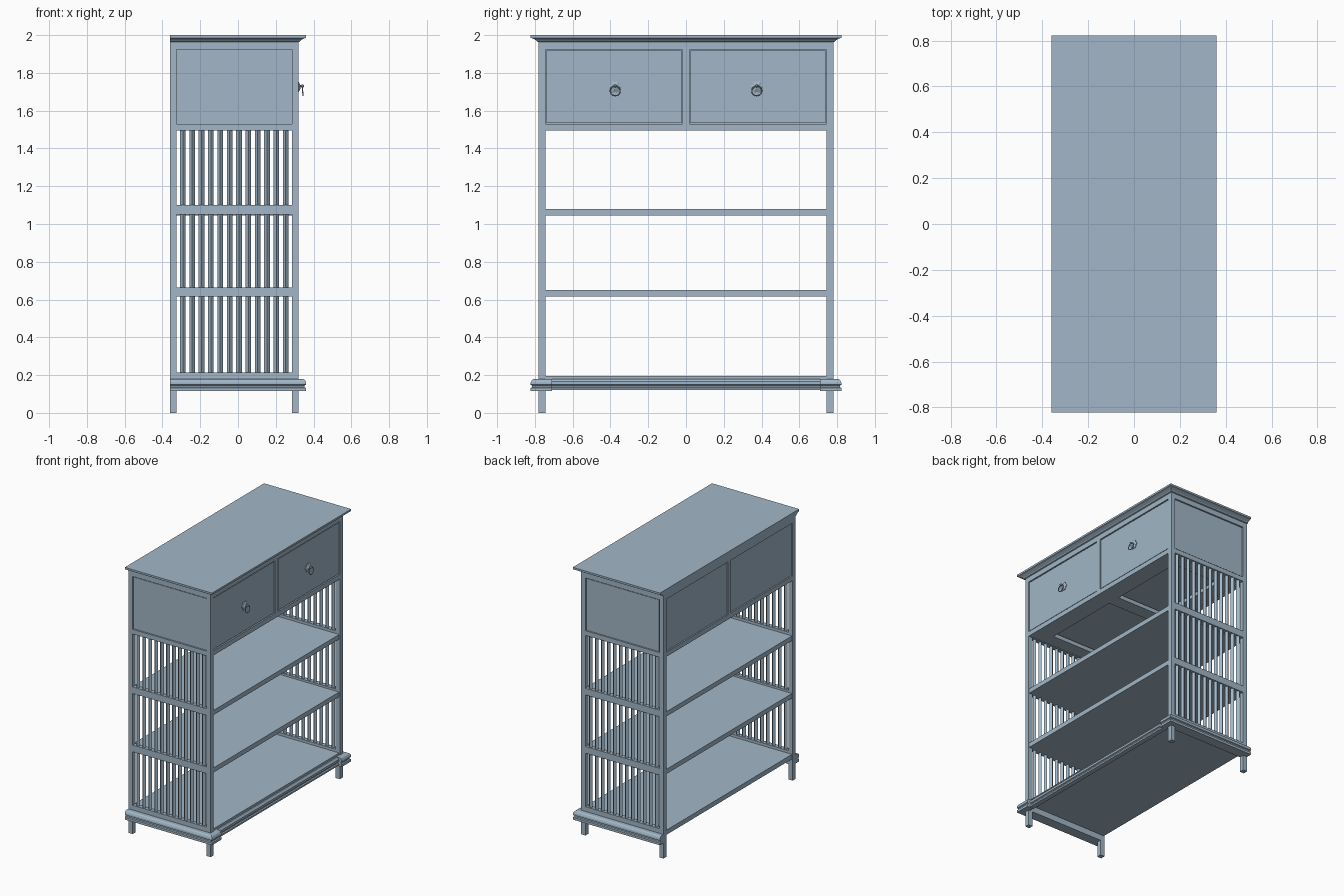
import bpy, bmesh, math

if "Cube" in bpy.data.objects:
    bpy.data.objects.remove(bpy.data.objects["Cube"])

XB, XF, YO = -0.36, 0.32, 0.78      # back face, front face, outer side
T = 0.035                           # post thickness
YI = YO - T                         # inner side

# Slate blue-grey paint
paint = bpy.data.materials.new("slate_paint")
paint.diffuse_color = (0.36, 0.47, 0.57, 1)
paint.use_nodes = True
paint.node_tree.nodes["Principled BSDF"].inputs["Base Color"].default_value = paint.diffuse_color


def finish(name, bm):
    bmesh.ops.recalc_face_normals(bm, faces=bm.faces[:])
    me = bpy.data.meshes.new(name)
    bm.to_mesh(me)
    bm.free()
    me.materials.append(paint)
    ob = bpy.data.objects.new(name, me)
    bpy.context.collection.objects.link(ob)
    return ob


def add_box(bm, x0, x1, y0, y1, z0, z1):
    vs = bmesh.ops.create_cube(bm, size=1)["verts"]
    for v in vs:
        v.co = (x0 + (v.co.x + .5) * (x1 - x0), y0 + (v.co.y + .5) * (y1 - y0),
                z0 + (v.co.z + .5) * (z1 - z0))


def boxes(name, *dims):
    bm = bmesh.new()
    for d in dims:
        add_box(bm, *d)
    return finish(name, bm)


def add_slat(bm, x, y, r, z0, z1):
    """Square bar turned 45 degrees."""
    vs = bmesh.ops.create_cone(bm, cap_ends=True, segments=4, radius1=r, radius2=r, depth=z1 - z0)["verts"]
    bmesh.ops.translate(bm, verts=vs, vec=(x, y, (z0 + z1) / 2))
    for v in vs:                     # points along x and y
        dx, dy = v.co.x - x, v.co.y - y
        if abs(abs(dx) - abs(dy)) < 1e-4:
            c = math.sqrt(.5)
            v.co.x, v.co.y = x + c * (dx - dy), y + c * (dx + dy)


def sweep(name, profile, ring):
    """Skin closed loops: ring(offset, z) gives one loop per profile point."""
    bm = bmesh.new()
    loops = [[bm.verts.new(p) for p in ring(o, z)] for o, z in profile]
    n = len(loops[0])
    for a, b in zip(loops, loops[1:]):
        for i in range(n):
            j = (i + 1) % n
            bm.faces.new((a[i], a[j], b[j], b[i]))
    bm.faces.new(loops[0])
    bm.faces.new(loops[-1])
    return finish(name, bm)


# Table top with moulded edge on the front and both sides
sweep("top_board", [(0, 1.963), (.008, 1.966), (.012, 1.972), (.03, 1.982), (.042, 1.986), (.042, 2.0)],
      lambda o, z: [(XB, -YO - o, z), (XF + o * .96, -YO - o, z),
                    (XF + o * .96, YO + o, z), (XB, YO + o, z)])

for s, side in ((-1, "left"), (1, "right")):
    y0, y1 = sorted((s * YI, s * YO))
    # Posts
    boxes(side + "_back_post", (XB, XB + T, y0, y1, 0, 1.965))
    boxes(side + "_front_post", (XF - T, XF, y0, y1, 0, 1.965))
    # Side rails
    rails = [(.12, .215), (.615, .665), (1.05, 1.10), (1.495, 1.53), (1.925, 1.965)]
    boxes(side + "_side_rails", *[(XB + T, XF - T, y0, y1, a, b) for a, b in rails])
    # Upright slats in three tiers
    bm = bmesh.new()
    for (a, b), (c, d) in zip(rails[:3], rails[1:4]):
        for i in range(12):
            add_slat(bm, -.292 + i * .0495, s * (YO - T / 2), .015, b, c)
    finish(side + "_slats", bm)
    # Side panel with small shadow gap
    p0, p1 = sorted((s * (YI + .005), s * (YO - .012)))
    q0, q1 = sorted((s * (YI + .006), s * (YO - .007)))
    boxes(side + "_side_panel", (XB + T, XF - T, p0, p1, 1.53, 1.925),
          (XB + T + .006, XF - T - .006, q0, q1, 1.536, 1.919))
    # Base moulding, returning round the front corner
    sweep(side + "_base_moulding",
          [(.042, .115), (.042, .132), (.034, .136), (.034, .145), (.042, .149),
           (.042, .162), (.036, .174), (.026, .18)],
          lambda o, z: [(XB, s * YI, z), (XB, s * (YO + o), z), (XF + o * .96, s * (YO + o), z),
                        (XF + o * .96, s * .71, z), (XF - .01, s * .71, z), (XF - .01, s * YI, z)])

# Recessed front plinth moulding between the corner returns
sweep("front_plinth", [(.016, .12), (.016, .132), (.008, .136), (.008, .145), (.016, .149),
                       (.016, .165), (.004, .18)],
      lambda o, z: [(XF - .02, -.72, z), (XF + o, -.72, z), (XF + o, .72, z), (XF - .02, .72, z)])

# Shelves
for name, a, b in (("bottom_shelf", .16, .195), ("lower_shelf", .615, .65), ("upper_shelf", 1.045, 1.08)):
    boxes(name, (XB + .005, XF - .005, -YI, YI, a, b))

# Drawer case frame: front and back rails, dividers and open web frame below the drawers
for name, x in (("back", XB), ("front", XF - T)):
    boxes(name + "_rails", *[(x, x + T, -YI, YI, a, b) for a, b in ((1.495, 1.53), (1.925, 1.965))])
    boxes(name + "_divider", (x, x + T, -.018, .018, 1.53, 1.925))
boxes("web_frame", *[(x0, x1, -YI, YI, 1.50, 1.53) for x0, x1 in ((XB + T, -.21), (.18, XF - T))],
      *[(-.21, .18, c - .05, c + .05, 1.50, 1.53) for c in (-.695, 0, .695)])

for s, side in ((-1, "left"), (1, "right")):
    a, b = sorted((s * .018, s * YI))
    # Back panel
    boxes(side + "_back_panel", (XB + .01, XB + .024, a, b, 1.53, 1.925))
    # Drawer front and open box behind it
    a, b = a + .006, b - .006
    boxes(side + "_drawer_front", (XF - .03, XF - .004, a, b, 1.536, 1.919))
    xb, xf = XB + .05, XF - .03
    boxes(side + "_drawer_box", (xb, xf, a, b, 1.54, 1.555),
          (xb, xf, a, a + .015, 1.555, 1.88), (xb, xf, b - .015, b, 1.555, 1.88),
          (xb, xb + .015, a + .015, b - .015, 1.555, 1.88))
    # Ring pull: lobed plate, stem knob and hanging ring
    yc, zc = s * .375, 1.725
    lobed = [(yc + r * math.cos(t), zc + r * math.sin(t))
             for t, r in ((math.tau * i / 48, .03 + .004 * math.cos(math.tau * i / 8)) for i in range(48))]
    sweep(side + "_pull_plate", [(1, XF - .005), (1, XF), (.3, XF + .01)],
          lambda k, x: [(x, yc + (y - yc) * k, zc + (z - zc) * k) for y, z in lobed])
    circle = [(math.cos(math.tau * i / 16), math.sin(math.tau * i / 16)) for i in range(16)]
    sweep(side + "_pull_knob", [(.005, XF), (.005, XF + .014), (.008, XF + .018), (.008, XF + .024), (.004, XF + .03)],
          lambda r, x: [(x, yc + r * c, zc + .006 + r * d) for c, d in circle])
    bpy.ops.mesh.primitive_torus_add(major_segments=32, minor_segments=8, major_radius=.026,
                                     minor_radius=.003, location=(XF + .022, yc, 1.705),
                                     rotation=(0, math.radians(84), 0))
    bpy.context.object.name = side + "_pull_ring"
    bpy.context.object.data.materials.append(paint)
    bpy.ops.object.shade_smooth_by_angle()
